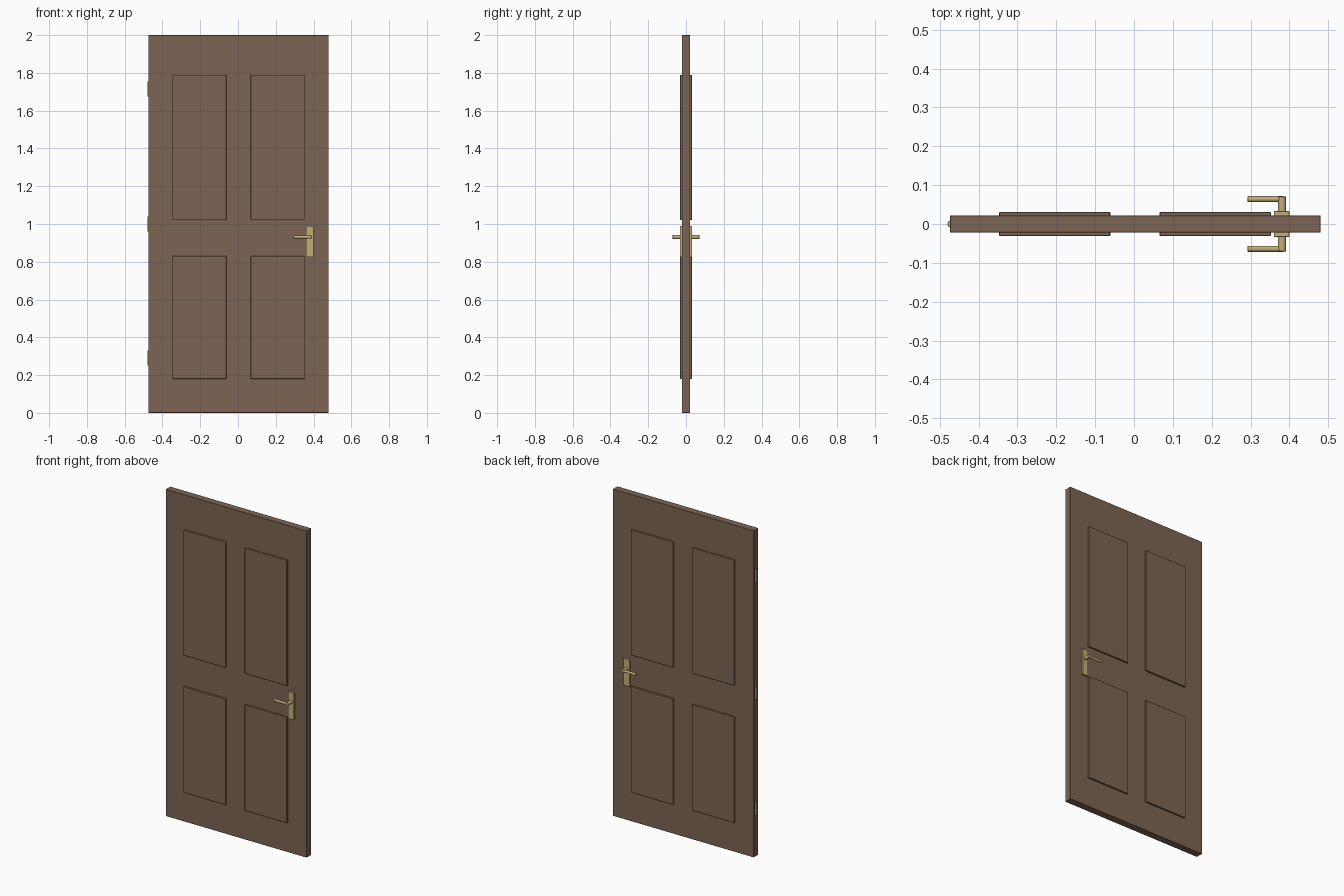
import bpy
import math
from mathutils import Vector

cube = bpy.data.objects.get("Cube")
if cube:
    bpy.data.objects.remove(cube, do_unlink=True)


def material(name, rgb):
    mat = bpy.data.materials.new(name)
    mat.use_nodes = True
    mat.diffuse_color = (*rgb, 1)
    mat.node_tree.nodes["Principled BSDF"].inputs["Base Color"].default_value = (*rgb, 1)
    return mat


wood = material("brown wood", (0.205, 0.130, 0.087))
brass = material("brass", (0.54, 0.43, 0.19))


def finish(name, mat, bevel, segments):
    obj = bpy.context.object
    obj.name = name
    obj.data.materials.append(mat)
    bpy.ops.object.transform_apply(location=False, rotation=True, scale=True)
    if bevel:
        mod = obj.modifiers.new("Soft edges", "BEVEL")
        mod.width = bevel
        mod.segments = segments
    return obj


def box(name, low, high, mat, bevel=0.0, segments=1):
    low, high = Vector(low), Vector(high)
    bpy.ops.mesh.primitive_cube_add(size=1, location=(low + high) / 2)
    bpy.context.object.scale = high - low
    return finish(name, mat, bevel, segments)


def rod(name, start, end, radius, mat, bevel=0.0, segments=2):
    start, end = Vector(start), Vector(end)
    axis = end - start
    bpy.ops.mesh.primitive_cylinder_add(
        vertices=24, radius=radius, depth=axis.length, location=(start + end) / 2,
        rotation=axis.to_track_quat("Z", "Y").to_euler())
    obj = finish(name, mat, bevel, segments)
    bpy.ops.object.shade_smooth_by_angle(angle=math.radians(40))
    return obj


# Door slab
box("door_slab", (-0.474, -0.022, 0), (0.48, 0.022, 2), wood, 0.001)

# Raised panels and handle set on both faces
for side, sign in (("front", -1), ("back", 1)):
    for column, x1, x2 in (("right", -0.348, -0.061), ("left", 0.066, 0.353)):
        for row, z1, z2 in (("upper", 1.02, 1.79), ("lower", 0.18, 0.83)):
            box(f"{side}_{row}_{column}_panel",
                (x1, min(sign * 0.02, sign * 0.031), z1),
                (x2, max(sign * 0.02, sign * 0.031), z2), wood, 0.002)
    box(f"{side}_handle_plate",
        (0.36, min(sign * 0.02, sign * 0.033), 0.825),
        (0.40, max(sign * 0.02, sign * 0.033), 0.99), brass, 0.001)
    rod(f"{side}_handle_spindle", (0.381, sign * 0.02, 0.931),
        (0.381, sign * 0.071, 0.931), 0.0105, brass, 0.002)
    rod(f"{side}_handle_lever", (0.292, sign * 0.064, 0.931),
        (0.387, sign * 0.064, 0.931), 0.0075, brass, 0.002)

# Hinge barrels along the right edge
for place, z in (("lower", 0.29), ("middle", 1.0), ("upper", 1.715)):
    rod(f"{place}_hinge", (-0.47, 0, z - 0.04), (-0.47, 0, z + 0.04),
        0.01, brass, 0.002)
